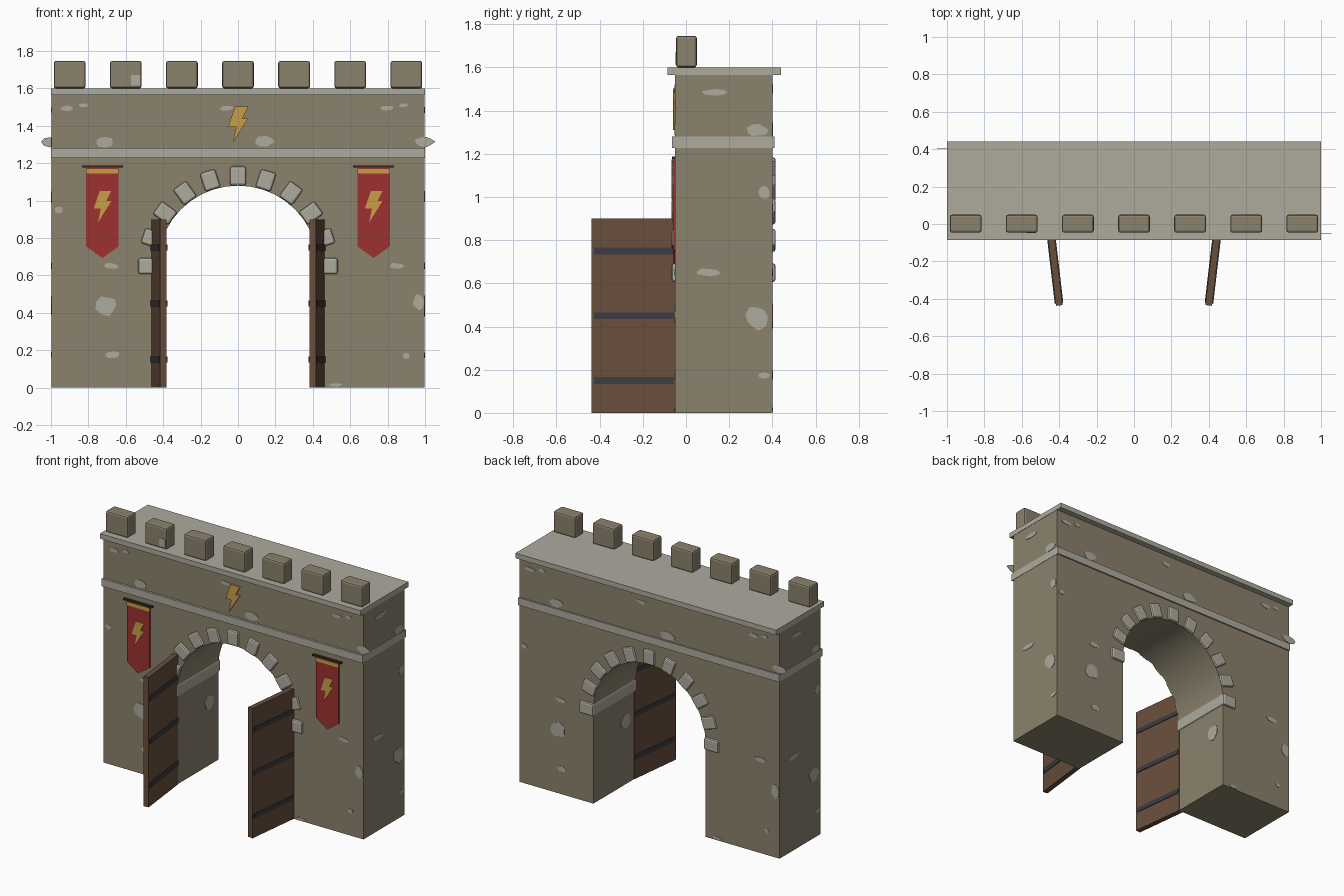
import bpy, bmesh, math, random
from mathutils import Matrix, Vector

random.seed(4)
if "Cube" in bpy.data.objects:
    bpy.data.objects.remove(bpy.data.objects["Cube"], do_unlink=True)


def material(name, *srgb):
    lin = [((c / 255 + 0.055) / 1.055) ** 2.4 for c in srgb] + [1]
    m = bpy.data.materials.new(name)
    m.use_nodes = True
    m.diffuse_color = lin
    node = next(n for n in m.node_tree.nodes if n.type == 'BSDF_PRINCIPLED')
    node.inputs["Base Color"].default_value = lin
    node.inputs["Roughness"].default_value = 0.9
    return m


STONE = material("wall stone", 139, 130, 109)
TRIM = material("pale stone", 174, 170, 158)
WOOD = material("door wood", 103, 78, 60)
IRON = material("dark iron", 60, 60, 65)
RED = material("banner red", 157, 49, 49)
GOLD = material("gold", 201, 159, 72)
ROD = material("rod brown", 62, 42, 32)


def finish(name, bm, mat, bevel=0, smooth=False):
    bmesh.ops.recalc_face_normals(bm, faces=bm.faces)
    me = bpy.data.meshes.new(name)
    bm.to_mesh(me)
    bm.free()
    me.materials.append(mat)
    ob = bpy.data.objects.new(name, me)
    bpy.context.collection.objects.link(ob)
    if bevel:
        mod = ob.modifiers.new("Bevel", 'BEVEL')
        mod.width, mod.segments = bevel, 2
    if smooth:
        bpy.ops.object.select_all(action='DESELECT')
        ob.select_set(True)
        bpy.context.view_layer.objects.active = ob
        bpy.ops.object.shade_smooth_by_angle(angle=math.radians(30))
    return ob


def box(bm, x, y, z, mat=Matrix()):
    """Box from (min, max) ranges, then transformed."""
    size = Matrix.Diagonal((x[1] - x[0], y[1] - y[0], z[1] - z[0], 1))
    mid = Matrix.Translation([sum(r) / 2 for r in (x, y, z)])
    bmesh.ops.create_cube(bm, size=1, matrix=mat @ mid @ size)


def prism(bm, points, place, depth):
    """Outline in local x/z, extruded from y = 0 toward local -y."""
    face = bm.faces.new([bm.verts.new(place @ Vector((u, 0, v))) for u, v in points])
    out = bmesh.ops.extrude_face_region(bm, geom=[face])["geom"]
    push = place.to_3x3() @ Vector((0, -depth, 0))
    bmesh.ops.translate(bm, vec=push, verts=[v for v in out if isinstance(v, bmesh.types.BMVert)])


def at(x, y, z=0, turn=0):
    return Matrix.Translation((x, y, z)) @ Matrix.Rotation(math.radians(turn), 4, 'Z')


FRONT, BACK, TOP = -0.05, 0.40, 1.59
R, SPRING = 0.43, 0.65

# Wall with arched opening
arc = [(R * math.cos(math.pi * i / 20), SPRING + R * math.sin(math.pi * i / 20)) for i in range(21)]
bm = bmesh.new()
prism(bm, [(0.998, 0), (0.998, TOP), (-0.998, TOP), (-0.998, 0), (-R, 0)] + arc[::-1] + [(R, 0)],
      at(0, BACK), BACK - FRONT)
finish("gate_wall", bm, STONE, smooth=True)

# Cap slab and middle band
for name, y, z in (("top_cap", (-0.085, 0.44), (1.565, 1.6)),
                   ("middle_band", (-0.065, 0.41), (1.228, 1.28))):
    bm = bmesh.new()
    box(bm, (-1, 1), y, z)
    finish(name, bm, TRIM)

# Battlements
bm = bmesh.new()
for i in range(-3, 4):
    cx = i * 0.3
    box(bm, (cx - 0.085, cx + 0.085), (-0.046, 0.05), (1.6, 1.747))
finish("battlements", bm, STONE, bevel=0.012)

# Arch stones on both faces; the springing stones run through the opening
bm = bmesh.new()
for i in range(-5, 6):
    turn = Matrix.Translation((0, 0, SPRING)) @ Matrix.Rotation(math.radians(18 * i), 4, 'Y')
    spans = [(-0.067, 0.415)] if abs(i) == 5 else [(-0.067, -0.02), (0.37, 0.415)]
    for span in spans:
        low = 0.424 if abs(i) == 5 else 0.431
        box(bm, (-0.043, 0.043), span, (low, 0.534), turn)
finish("arch_stones", bm, TRIM, bevel=0.012)

# Open doors with iron straps
for side, label in ((1, "left"), (-1, "right")):
    hinge = at(side * 0.445, -0.048, 0, side * -6.7)
    bm = bmesh.new()
    box(bm, (-0.018, 0.018), (-0.39, 0), (0, 0.9), hinge)
    finish(label + "_door", bm, WOOD)
    bm = bmesh.new()
    for z in (0.15, 0.45, 0.75):
        box(bm, (-0.023, 0.023), (-0.378, -0.006), (z - 0.016, z + 0.016), hinge)
    finish(label + "_door_straps", bm, IRON)

# Lightning emblem outline
BOLT = [(-0.016, 0.096), (0.055, 0.096), (0.024, 0.034), (0.055, 0.034),
        (-0.027, -0.096), (-0.01, -0.012), (-0.053, -0.012)]


def bolt(name, x, y, z, scale):
    bm = bmesh.new()
    prism(bm, [(u * scale, v * scale) for u, v in BOLT], at(x, y, z), 0.009)
    finish(name, bm, GOLD)


bolt("wall_emblem", 0, FRONT - 0.001, 1.406, 1)

# Hanging banners
for side, label in ((1, "left"), (-1, "right")):
    cx = side * 0.725
    bm = bmesh.new()
    prism(bm, [(-0.087, 1.18), (0.087, 1.18), (0.087, 0.755), (0, 0.693), (-0.087, 0.755)],
          at(cx, FRONT), 0.008)
    finish(label + "_banner", bm, RED)
    bm = bmesh.new()
    box(bm, (cx - 0.087, cx + 0.087), (-0.061, -0.055), (1.145, 1.17))
    finish(label + "_banner_stripe", bm, GOLD)
    bm = bmesh.new()
    box(bm, (cx - 0.11, cx + 0.11), (-0.065, -0.05), (1.176, 1.188))
    finish(label + "_banner_rod", bm, ROD)
    bolt(label + "_banner_emblem", cx, FRONT - 0.004, 0.968, 0.88)


# Worn pale patches
def patch(bm, place, u, v, w, h):
    pts = []
    for k in range(9):
        a, r = math.tau * k / 9, random.uniform(0.75, 1.1) / 2
        pts.append((u + w * r * math.cos(a), v + h * r * math.sin(a)))
    prism(bm, pts, place, 0.003)


bm = bmesh.new()
for place in (at(0, FRONT), at(0, BACK, 0, 180)):
    for k in (-1, 0, 1):
        shift = k * 0.855
        patch(bm, place, shift - 0.06, 1.495, 0.08, 0.03)
        patch(bm, place, shift + 0.14, 1.315, 0.11, 0.06)
        if k:
            patch(bm, place, shift + 0.03, 1.51, 0.05, 0.025)
    for u, v, w, h in ((-0.7, 0.44, 0.12, 0.11), (-0.67, 0.175, 0.08, 0.04),
                       (-0.68, 0.65, 0.09, 0.035), (0.85, 0.65, 0.09, 0.035),
                       (0.965, 0.46, 0.06, 0.1), (-0.96, 0.95, 0.05, 0.04),
                       (0.52, 0.015, 0.08, 0.02), (0.9, 0.17, 0.04, 0.03)):
        patch(bm, place, u, v, w, h)
side_spots = ((0.13, 1.485, 0.12, 0.03), (0.33, 1.31, 0.1, 0.06), (0.36, 1.02, 0.06, 0.06),
              (0.10, 0.65, 0.12, 0.04), (0.325, 0.44, 0.11, 0.11), (0.36, 0.175, 0.06, 0.03))
for place in (at(0.998, 0, 0, 90), at(-0.998, 0.35, 0, -90)):
    for spot in side_spots:
        patch(bm, place, *spot)
for place in (at(-R, 0, 0, 90), at(R, 0.35, 0, -90)):
    patch(bm, place, 0.3, 0.44, 0.1, 0.11)
box(bm, (-0.572, -0.525), (-0.049, -0.04), (1.615, 1.672))
finish("worn_patches", bm, TRIM)
